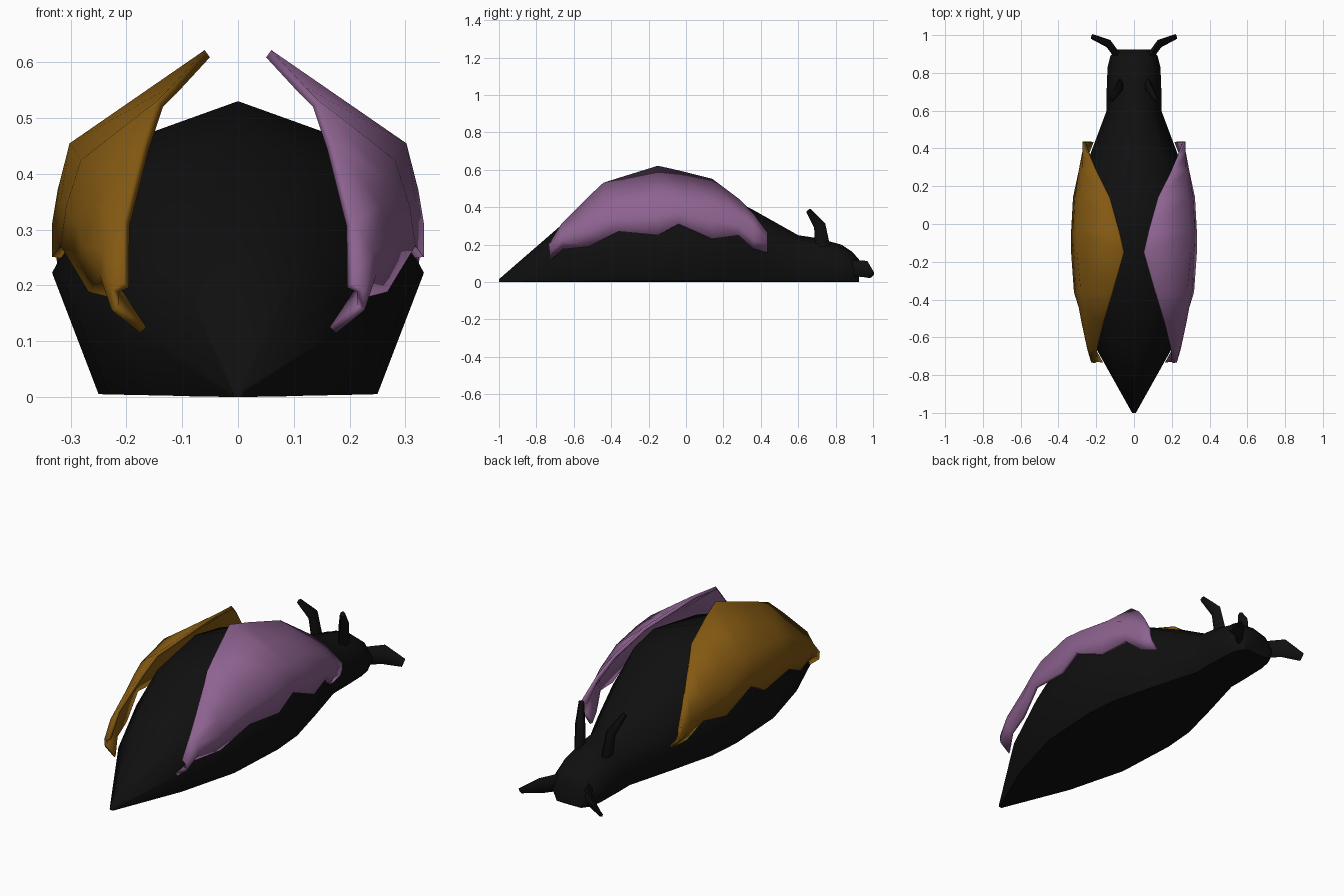
import bpy, bmesh
from mathutils import Vector

cube = bpy.data.objects.get("Cube")
if cube:
    bpy.data.objects.remove(cube, do_unlink=True)


def material(name, color):
    mat = bpy.data.materials.new(name)
    mat.use_nodes = True
    mat.diffuse_color = (*color, 1)
    mat.node_tree.nodes["Principled BSDF"].inputs["Base Color"].default_value = (*color, 1)
    return mat


black = material("black skin", (0.005, 0.005, 0.005))
purple = material("purple mantle", (0.27, 0.125, 0.28))
ochre = material("ochre mantle", (0.23, 0.1, 0.006))


def loft(name, rings, mat, closed=True, angle=0.6, thickness=0):
    """Skin a row of equal-length rings; closed rings also get end caps."""
    bm = bmesh.new()
    rows = [[bm.verts.new(p) for p in ring] for ring in rings]
    count = len(rows[0])
    for a, b in zip(rows, rows[1:]):
        for i in range(count if closed else count - 1):
            j = (i + 1) % count
            bm.faces.new((a[i], a[j], b[j], b[i]))
    if closed:
        bm.faces.new(rows[0])
        bm.faces.new(rows[-1])
    bmesh.ops.recalc_face_normals(bm, faces=bm.faces)
    mesh = bpy.data.meshes.new(name)
    bm.to_mesh(mesh)
    bm.free()
    mesh.materials.append(mat)
    obj = bpy.data.objects.new(name, mesh)
    bpy.context.collection.objects.link(obj)
    bpy.ops.object.select_all(action="DESELECT")
    obj.select_set(True)
    bpy.context.view_layer.objects.active = obj
    bpy.ops.object.shade_smooth_by_angle(angle=angle)
    if thickness:
        shell = obj.modifiers.new("shell", "SOLIDIFY")
        shell.thickness = thickness
        shell.offset = 0
    return obj


def body_ring(y, w, h):
    """Eight-sided slug section: ridge, shoulders, widest sides, flat foot."""
    half = [(0.62 * w, 0.86 * h), (w, 0.42 * h), (0.75 * w, 0.01 * h)]
    right = [(x, y, z) for x, z in half]
    left = [(-x, y, z) for x, z in reversed(half)]
    return [(0, y, h), *right, (0, y, 0), *left]


# Body: position along the length, half width, height
body_profile = [
    (-1, 0.01, 0.015), (-0.66, 0.2, 0.31), (-0.36, 0.31, 0.475),
    (-0.04, 0.333, 0.53), (0.13, 0.315, 0.5), (0.36, 0.235, 0.385),
    (0.6, 0.145, 0.25), (0.7, 0.145, 0.235), (0.83, 0.14, 0.2),
    (0.89, 0.125, 0.16), (0.925, 0.09, 0.12),
]
loft("body", [body_ring(*p) for p in body_profile], black, angle=0.9)

# Mantle flaps: each row runs from the raised rim, over the shoulder, to the ragged hem
mantle_rows = [
    (-0.73, (0.2, 0.2), (0.22, 0.19), (0.22, 0.16), (0.17, 0.12)),
    (-0.66, (0.2, 0.31), (0.235, 0.26), (0.24, 0.22), (0.21, 0.18)),
    (-0.52, (0.165, 0.45), (0.25, 0.34), (0.27, 0.27), (0.26, 0.19)),
    (-0.44, (0.14, 0.525), (0.26, 0.39), (0.285, 0.32), (0.285, 0.23)),
    (-0.36, (0.115, 0.55), (0.275, 0.42), (0.3, 0.34), (0.31, 0.27)),
    (-0.15, (0.055, 0.615), (0.295, 0.45), (0.31, 0.35), (0.325, 0.25)),
    (-0.04, (0.08, 0.59), (0.295, 0.44), (0.315, 0.37), (0.325, 0.31)),
    (0.14, (0.13, 0.545), (0.28, 0.42), (0.305, 0.33), (0.315, 0.23)),
    (0.28, (0.2, 0.44), (0.27, 0.36), (0.285, 0.3), (0.285, 0.25)),
    (0.36, (0.235, 0.36), (0.265, 0.3), (0.27, 0.23), (0.25, 0.18)),
    (0.435, (0.265, 0.26), (0.265, 0.23), (0.255, 0.2), (0.22, 0.16)),
]


def feeler(name, side, path, mat):
    """Tapering six-sided feeler with a flattened oval section."""
    points = [Vector((side * x, y, z)) for x, y, z, wide, thin in path]
    shape = [(1, 0), (0.5, 0.87), (-0.5, 0.87), (-1, 0), (-0.5, -0.87), (0.5, -0.87)]
    rings = []
    for i, (p, row) in enumerate(zip(points, path)):
        along = (points[min(i + 1, len(points) - 1)] - points[max(i - 1, 0)]).normalized()
        flat = along.cross(Vector((1, 0, 0))).normalized()
        across = along.cross(flat).normalized()
        rings.append([p + flat * row[3] * u + across * row[4] * v for u, v in shape])
    loft(name, rings, mat, angle=0.9)


# Paths: x, y, z, half breadth, half thickness
horn_path = [(0.075, 0.73, 0.19, 0.04, 0.02), (0.085, 0.715, 0.3, 0.032, 0.02),
             (0.12, 0.655, 0.382, 0.014, 0.012)]
tentacle_path = [(0.08, 0.88, 0.075, 0.045, 0.02), (0.135, 0.955, 0.07, 0.045, 0.018),
                 (0.222, 0.992, 0.036, 0.02, 0.01)]

for side, label, mat in ((1, "left", purple), (-1, "right", ochre)):
    rings = [[(side * x, y, z) for x, z in row] for y, *row in mantle_rows]
    loft(label + "_mantle_flap", rings, mat, closed=False, angle=0.9, thickness=0.016)
    feeler(label + "_horn", side, horn_path, black)
    feeler(label + "_mouth_tentacle", side, tentacle_path, black)
